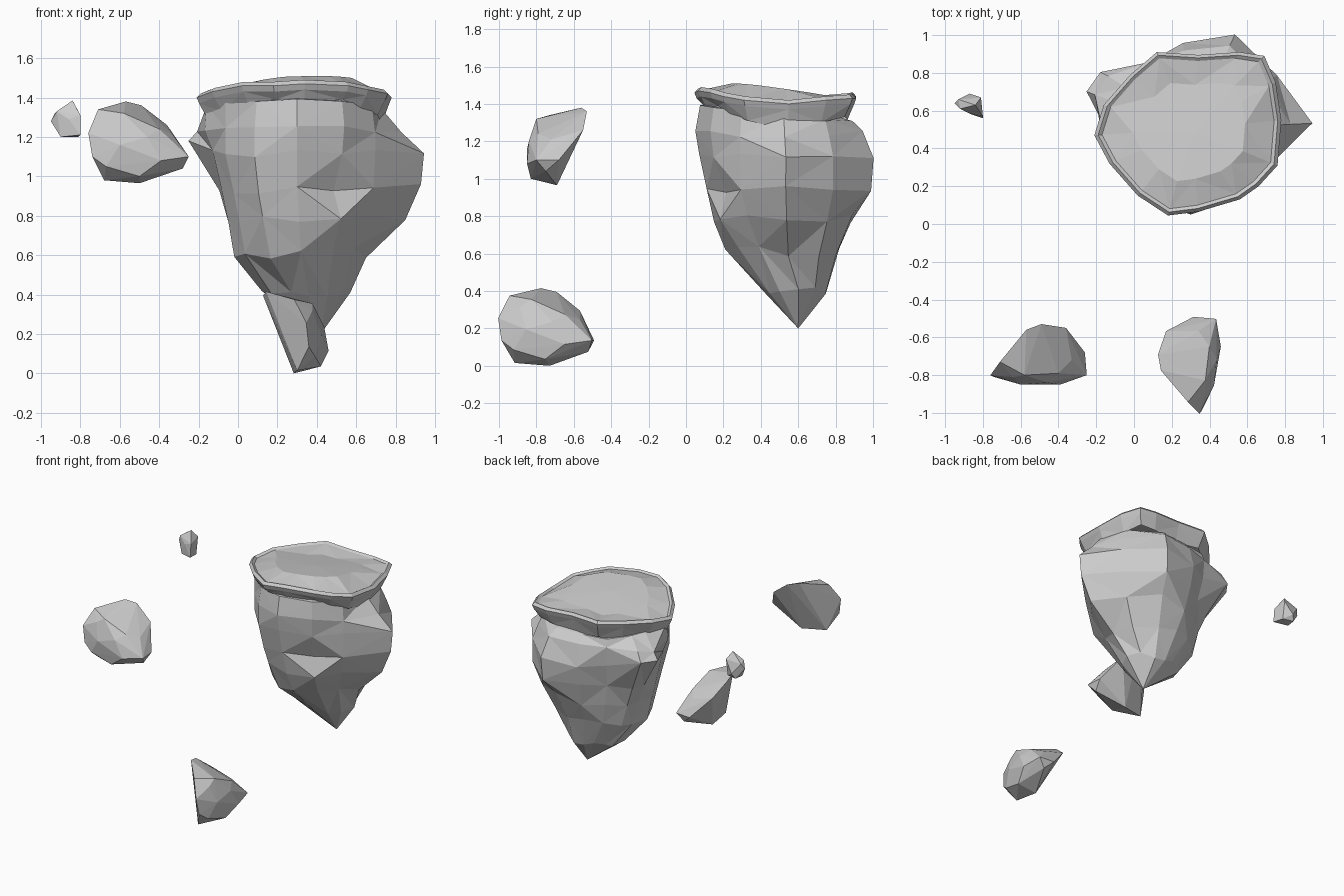
import bpy, bmesh, math, random
from mathutils import Vector, Matrix

random.seed(4)


def finish(bm, name):
    bmesh.ops.recalc_face_normals(bm, faces=bm.faces)
    me = bpy.data.meshes.new(name)
    bm.to_mesh(me)
    bm.free()
    ob = bpy.data.objects.new(name, me)
    bpy.context.collection.objects.link(ob)
    return ob


def loft(name, rings, start=None, end=None):
    """Skin stacked rings of points with triangles, closing ends to a point."""
    bm = bmesh.new()
    loops = [[bm.verts.new(p) for p in r] for r in rings]
    n = len(loops[0])
    for k, (a, b) in enumerate(zip(loops, loops[1:])):
        for i in range(n):
            j = (i + 1) % n
            if (i + k) % 2:
                bm.faces.new((a[i], a[j], b[j]))
                bm.faces.new((a[i], b[j], b[i]))
            else:
                bm.faces.new((a[i], a[j], b[i]))
                bm.faces.new((a[j], b[j], b[i]))
    for loop, point in ((loops[0], start), (loops[-1], end)):
        if point:
            p = bm.verts.new(point)
            for i in range(n):
                bm.faces.new((loop[i], loop[(i + 1) % n], p))
    return finish(bm, name)


def hull(name, points, matrix=Matrix()):
    bm = bmesh.new()
    for p in points:
        bm.verts.new(matrix @ Vector(p))
    bmesh.ops.convex_hull(bm, input=bm.verts)
    bmesh.ops.delete(bm, geom=[v for v in bm.verts if not v.link_faces],
                     context='VERTS')
    return finish(bm, name)


# Top cap outline (x, y, rim height, skirt height), counter-clockwise from right
outline = [
    (.78, .55, 1.40, 1.29), (.75, .75, 1.42, 1.33), (.69, .89, 1.43, 1.36),
    (.56, .91, 1.43, 1.35), (.34, .895, 1.44, 1.33), (.12, .91, 1.44, 1.35),
    (-.02, .79, 1.43, 1.32), (-.16, .63, 1.42, 1.32), (-.21, .47, 1.40, 1.32),
    (-.13, .32, 1.43, 1.36), (.02, .15, 1.46, 1.40), (.18, .045, 1.46, 1.42),
    (.34, .065, 1.47, 1.40), (.56, .13, 1.46, 1.42), (.66, .20, 1.44, 1.38),
    (.76, .31, 1.42, 1.34),
]


def cap_ring(scale, height):
    return [(.3 + (x - .3) * scale, .5 + (y - .5) * scale, height(x, y, z, s))
            for x, y, z, s in outline]


loft("top_cap", [
    cap_ring(.89, lambda x, y, z, s: s - .03),
    cap_ring(.975, lambda x, y, z, s: z - .03),
    cap_ring(1.0, lambda x, y, z, s: z),
    cap_ring(.96, lambda x, y, z, s: z + .02),
    cap_ring(.92, lambda x, y, z, s: z + .008),
    cap_ring(.6, lambda x, y, z, s: 1.47 - .085 * (y - .5) + .03 * (x - .3)),
], end=(.32, .48, 1.48))

# Rocky body: one radius per direction, tapering to a point underneath
ANGLES = [3, 32, 65, 95, 122, 147, 160, 185, 210, 240, 270, 303, 332]


def body_ring(cx, cy, z, jitter, radii, tilt=0):
    return [(cx + r * math.cos(math.radians(a)), cy + r * math.sin(math.radians(a)),
             z - tilt * r * math.sin(math.radians(a)) + random.uniform(-jitter, jitter))
            for r, a in zip(radii, ANGLES)]


body = [
    body_ring(.3, .5, 1.35, .01,
              [.43, .46, .43, .37, .40, .41, .43, .46, .42, .41, .425, .42, .43], .1),
    body_ring(.3, .5, 1.24, .02,
              [.53, .50, .49, .42, .42, .52, .54, .47, .42, .43, .45, .44, .45]),
    body_ring(.3, .5, 1.11, .03,
              [.645, .54, .555, .46, .41, .54, .56, .43, .42, .43, .43, .42, .45]),
    body_ring(.3, .5, .94, .03,
              [.63, .54, .54, .43, .37, .42, .42, .39, .37, .39, .39, .34, .44]),
    body_ring(.31, .51, .78, .03,
              [.54, .46, .42, .37, .34, .36, .37, .36, .35, .37, .36, .39, .39]),
    body_ring(.32, .53, .61, .03,
              [.33, .34, .30, .29, .29, .31, .33, .34, .33, .31, .32, .30, .30]),
    body_ring(.36, .59, .40, .02,
              [.21, .19, .17, .16, .17, .19, .21, .24, .22, .18, .17, .17, .19]),
]
# Pull the left rear spur up to its peak
for i in (5, 6):
    x, y, z = body[2][i]
    body[2][i] = (x - .025, y + .01, 1.18)
loft("island_rock", body, start=(.3, .5, 1.42), end=(.42, .6, .2))

# Floating boulders: one domed, flat-backed chunk, reused with a turn
chunk = [
    (-.76, -.80, 1.22), (-.71, -.73, 1.34), (-.57, -.56, 1.38), (-.49, -.53, 1.36),
    (-.36, -.55, 1.26), (-.26, -.68, 1.10), (-.25, -.80, 1.10), (-.28, -.75, 1.04),
    (-.50, -.69, .965), (-.68, -.74, .98), (-.74, -.81, 1.10), (-.60, -.85, 1.16),
    (-.39, -.85, 1.08), (-.50, -.83, 1.00), (-.40, -.79, 1.24), (-.58, -.80, 1.32),
    (-.46, -.84, 1.20), (-.67, -.83, 1.05), (-.64, -.81, 1.28), (-.33, -.72, 1.21),
]
hull("left_boulder", chunk)
hull("front_boulder", chunk,
     Matrix.Translation((.29, -.69, -.965)) @ Matrix.Rotation(math.radians(80), 4, 'Z')
     @ Matrix.Translation((.46, .69, 0)))

# Small pebble with its flat side facing right
hull("small_pebble", [
    (-.80, .56, 1.21), (-.80, .57, 1.31), (-.81, .67, 1.33), (-.84, .63, 1.385),
    (-.81, .65, 1.20), (-.87, .69, 1.24), (-.95, .64, 1.28), (-.93, .66, 1.32),
    (-.90, .60, 1.20), (-.86, .58, 1.29), (-.92, .61, 1.33), (-.89, .67, 1.20),
])
